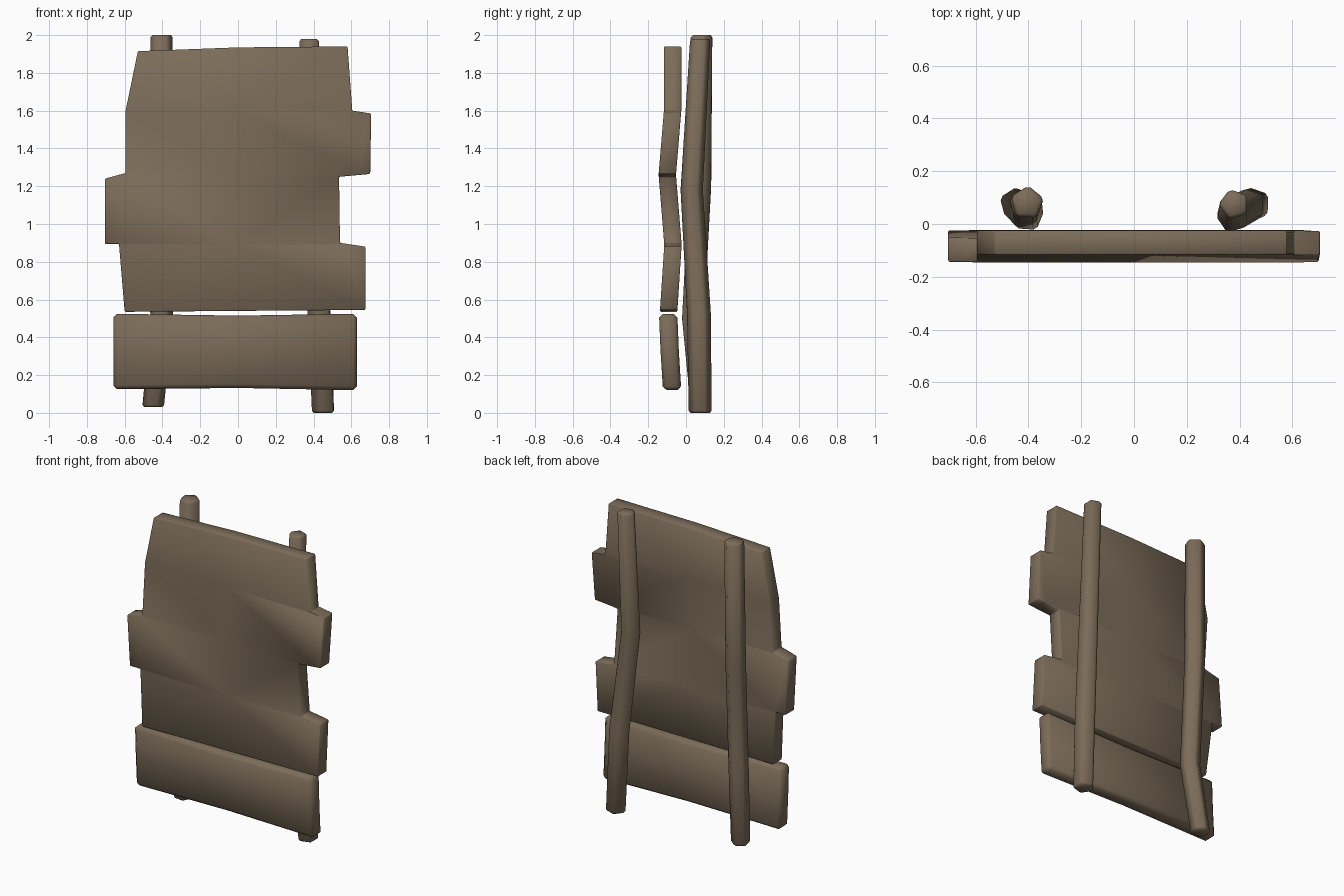
import bpy, bmesh, math
from mathutils import Vector

if "Cube" in bpy.data.objects:
    bpy.data.objects.remove(bpy.data.objects["Cube"])

wood = bpy.data.materials.new("weathered brown wood")
wood.diffuse_color = (0.2, 0.15, 0.1, 1)
wood.use_nodes = True
wood.node_tree.nodes["Principled BSDF"].inputs["Base Color"].default_value = wood.diffuse_color


def finish(bm, name, bevel, limit, smooth):
    """Turn a bmesh into a bevelled, softly shaded wooden object."""
    bmesh.ops.recalc_face_normals(bm, faces=bm.faces[:])
    me = bpy.data.meshes.new(name)
    bm.to_mesh(me)
    bm.free()
    me.materials.append(wood)
    ob = bpy.data.objects.new(name, me)
    bpy.context.collection.objects.link(ob)
    mod = ob.modifiers.new("worn edges", 'BEVEL')
    mod.width, mod.segments = bevel, 1
    mod.limit_method, mod.angle_limit = 'ANGLE', math.radians(limit)
    bpy.ops.object.select_all(action='DESELECT')
    ob.select_set(True)
    bpy.context.view_layer.objects.active = ob
    bpy.ops.object.modifier_apply(modifier=mod.name)
    bpy.ops.object.shade_smooth_by_angle(angle=math.radians(smooth))
    return ob


def bend(z, curve):
    """Interpolate the front-face y for height z."""
    if z <= curve[0][0]:
        return curve[0][1]
    for (z0, y0), (z1, y1) in zip(curve, curve[1:]):
        if z <= z1:
            return y0 + (y1 - y0) * (z - z0) / (z1 - z0)
    return curve[-1][1]


def board(name, outline, curve, thick):
    """Front outline, sliced at the bend heights, thickened and bent in y."""
    bm = bmesh.new()
    bm.faces.new([bm.verts.new((x, 0, z)) for x, z in outline])
    cuts = [((0, 0, z), (0, 0, 1)) for z, _ in curve[1:-1]]
    cuts.append(((0, 0, 0), (1, 0, 0)))
    for co, no in cuts:
        bmesh.ops.bisect_plane(bm, geom=bm.verts[:] + bm.edges[:] + bm.faces[:],
                               plane_co=co, plane_no=no, dist=0.0005)
    ext = bmesh.ops.extrude_face_region(bm, geom=bm.faces[:], use_keep_orig=True)
    for v in ext["geom"]:
        if isinstance(v, bmesh.types.BMVert):
            v.co.y += thick
    for v in bm.verts:
        v.co.y += bend(v.co.z, curve)
    return finish(bm, name, 0.02, 45, 50)


def post(name, path, turn):
    """Five-sided crooked post through (x, y, z, radius) stations."""
    bm = bmesh.new()
    rings = []
    for x, y, z, r in path:
        rings.append([bm.verts.new((x + r * math.cos(turn + i * math.tau / 5),
                                    y + r * math.sin(turn + i * math.tau / 5), z))
                      for i in range(5)])
    for a, b in zip(rings, rings[1:]):
        for i in range(5):
            j = (i + 1) % 5
            bm.faces.new((a[i], a[j], b[j], b[i]))
    bm.faces.new(rings[0][::-1])
    bm.faces.new(rings[-1])
    return finish(bm, name, 0.012, 40, 60)


# large panel with stepped side edges
board("main_panel",
      [(-0.60, 0.535), (0, 0.54), (0.675, 0.545), (0.675, 0.88), (0.54, 0.90),
       (0.535, 1.25), (0.70, 1.265), (0.705, 1.585), (0.605, 1.60), (0.58, 1.94),
       (0, 1.935), (-0.53, 1.915), (-0.595, 1.60), (-0.595, 1.27),
       (-0.705, 1.24), (-0.705, 0.895), (-0.63, 0.895)],
      [(0.54, -0.138), (0.89, -0.115), (1.26, -0.145), (1.60, -0.117), (1.94, -0.117)],
      0.092)

# separate lower plank
board("lower_plank",
      [(-0.66, 0.125), (0, 0.132), (0.63, 0.12), (0.63, 0.525), (0, 0.515), (-0.66, 0.525)],
      [(0.12, -0.122), (0.33, -0.135), (0.525, -0.143)], 0.097)

# crooked posts behind the boards
post("left_post", [(-0.45, 0.078, 0.03, 0.064), (-0.405, 0.035, 0.50, 0.067),
                   (-0.41, 0.072, 1.20, 0.068), (-0.405, 0.08, 2.0, 0.066)], 0.25)
post("right_post", [(0.453, 0.075, 0.0, 0.068), (0.432, 0.068, 0.53, 0.07),
                    (0.375, 0.03, 1.18, 0.066), (0.38, 0.075, 1.98, 0.06)], 0.6)
